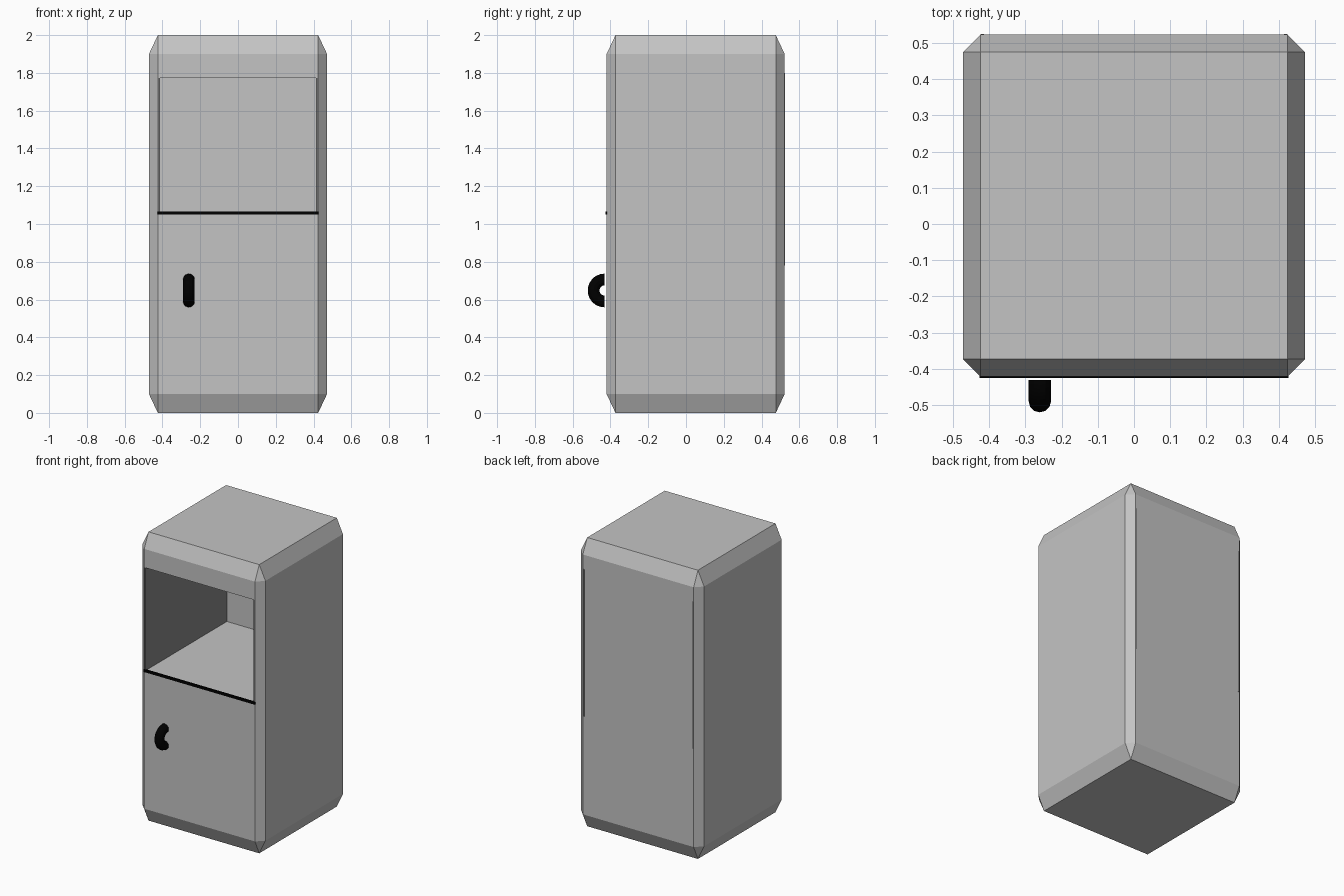
import bpy, bmesh, math
from mathutils import Vector

if "Cube" in bpy.data.objects:
    bpy.data.objects.remove(bpy.data.objects["Cube"])


def material(name, rgb):
    m = bpy.data.materials.new(name)
    m.diffuse_color = (*rgb, 1)
    m.use_nodes = True
    m.node_tree.nodes["Principled BSDF"].inputs["Base Color"].default_value = m.diffuse_color
    return m


def finish(name, bm, mat):
    me = bpy.data.meshes.new(name)
    bm.to_mesh(me)
    bm.free()
    me.materials.append(mat)
    ob = bpy.data.objects.new(name, me)
    bpy.context.collection.objects.link(ob)
    return ob


def box(name, lo, hi, mat):
    bm = bmesh.new()
    bmesh.ops.create_cube(bm, size=1)
    for v in bm.verts:
        v.co = Vector([a + (c + 0.5) * (b - a) for a, b, c in zip(lo, hi, v.co)])
    return finish(name, bm, mat)


grey = material("grey body", (0.55, 0.55, 0.55))
dark = material("dark grey panel", (0.245, 0.245, 0.245))
black = material("black trim", (0, 0, 0))

# Cabinet: chamfered cube, stretched tall
bm = bmesh.new()
bmesh.ops.create_cube(bm, size=2)
bmesh.ops.bevel(bm, geom=bm.edges[:], offset=0.1, offset_type='OFFSET',
                segments=1, profile=0.5, affect='EDGES')
for v in bm.verts:
    v.co = Vector((v.co.x * 0.4715, v.co.y * 0.4715 + 0.051, v.co.z + 1))
bm.normal_update()

# Open compartment: cut the front face across twice and push the middle back
for z in (1.06, 1.772):
    front = [f for f in bm.faces if f.normal.y < -0.99]
    geom = set(front)
    for f in front:
        geom.update(f.edges)
        geom.update(f.verts)
    bmesh.ops.bisect_plane(bm, geom=list(geom), plane_co=(0, 0, z),
                           plane_no=(0, 0, 1))
    bm.normal_update()
opening = [f for f in bm.faces if f.normal.y < -0.99
           and 1.1 < f.calc_center_median().z < 1.7]
res = bmesh.ops.extrude_face_region(bm, geom=opening)
bmesh.ops.translate(bm, vec=(0, 0.89, 0),
                    verts=[g for g in res["geom"] if isinstance(g, bmesh.types.BMVert)])
bmesh.ops.delete(bm, geom=[f for f in opening if f.is_valid], context='FACES_ONLY')
bmesh.ops.recalc_face_normals(bm, faces=bm.faces[:])
finish("cabinet", bm, grey)

# Dark lining panels on both sides of the compartment
box("left_panel", (-0.4235, -0.42, 0.78), (-0.414, 0.5245, 1.8), dark)
box("right_panel", (0.414, -0.42, 0.78), (0.4235, 0.5245, 1.8), dark)

# Thin black strip along the shelf edge
box("shelf_strip", (-0.427, -0.425, 1.049), (0.427, -0.415, 1.067), black)

# Door handle: half ring bulging forward
bm = bmesh.new()
MAJOR, MINOR, ARC, SIDES = 0.058, 0.031, 24, 12
rings = []
for i in range(ARC + 1):
    a = -math.pi / 2 + math.pi * i / ARC
    ring = []
    for j in range(SIDES):
        b = 2 * math.pi * j / SIDES
        r = MAJOR + MINOR * math.cos(b)
        ring.append(bm.verts.new((-0.26 + MINOR * math.sin(b),
                                  -0.431 - r * math.cos(a),
                                  0.648 + r * math.sin(a))))
    rings.append(ring)
for r0, r1 in zip(rings, rings[1:]):
    for j in range(SIDES):
        k = (j + 1) % SIDES
        bm.faces.new((r0[j], r0[k], r1[k], r1[j]))
bmesh.ops.recalc_face_normals(bm, faces=bm.faces[:])
finish("door_handle", bm, black)
